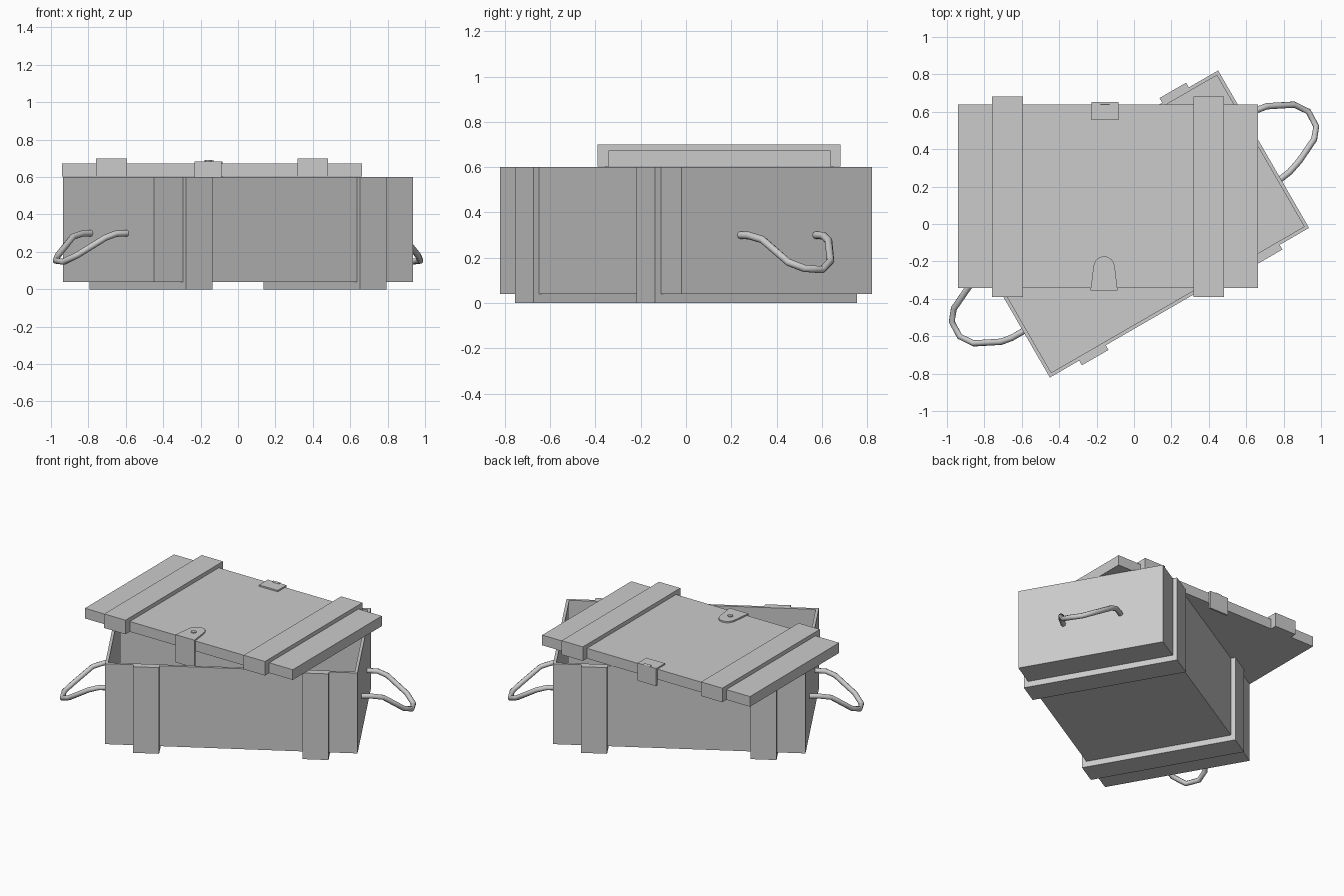
import bpy, bmesh
from math import radians, cos, sin, pi
from mathutils import Matrix, Vector

if "Cube" in bpy.data.objects:
    bpy.data.objects.remove(bpy.data.objects["Cube"])

TURN = Matrix.Rotation(radians(30), 4, 'Z')


def finish(name, bm, matrix=Matrix.Identity(4)):
    bmesh.ops.recalc_face_normals(bm, faces=bm.faces)
    mesh = bpy.data.meshes.new(name)
    bm.to_mesh(mesh)
    bm.free()
    ob = bpy.data.objects.new(name, mesh)
    ob.matrix_world = matrix
    bpy.context.collection.objects.link(ob)
    return ob


def cube_bm(lo, hi):
    bm = bmesh.new()
    bmesh.ops.create_cube(bm, size=1)
    for v in bm.verts:
        v.co = Vector([lo[i] + (v.co[i] + 0.5) * (hi[i] - lo[i]) for i in range(3)])
    return bm


def box(name, lo, hi, matrix=Matrix.Identity(4)):
    return finish(name, cube_bm(lo, hi), matrix)


def prism(name, points, offset, matrix=Matrix.Identity(4)):
    bm = bmesh.new()
    face = bm.faces.new([bm.verts.new(p) for p in points])
    ext = bmesh.ops.extrude_face_region(bm, geom=[face])
    bmesh.ops.translate(bm, vec=offset,
                        verts=[g for g in ext['geom'] if isinstance(g, bmesh.types.BMVert)])
    if not any(len(e.link_faces) == 1 for e in bm.edges):
        return finish(name, bm, matrix)
    bmesh.ops.holes_fill(bm, edges=bm.edges)
    return finish(name, bm, matrix)


def pin(name, radius, depth, matrix):
    bm = bmesh.new()
    bmesh.ops.create_cone(bm, cap_ends=True, segments=12, radius1=radius,
                          radius2=radius, depth=depth)
    return finish(name, bm, matrix)


# Hollow crate body, turned 30 degrees
bm = cube_bm((-0.80, -0.486, 0.04), (0.80, 0.486, 0.60))
top = max(bm.faces, key=lambda f: f.calc_center_median().z)
bmesh.ops.inset_individual(bm, faces=[top], thickness=0.027)
ext = bmesh.ops.extrude_face_region(bm, geom=[top])
bmesh.ops.translate(bm, vec=(0, 0, -0.53),
                    verts=[g for g in ext['geom'] if isinstance(g, bmesh.types.BMVert)])
if top.is_valid:
    bm.faces.remove(top)
finish("crate_body", bm, TURN)

# U-shaped battens wrapping the body
for side, u in (("left", -0.619), ("right", 0.455)):
    outer, inner = 0.515, 0.486
    profile = [(-outer, 0.60), (-outer, 0), (outer, 0), (outer, 0.60),
               (inner, 0.60), (inner, 0.04), (-inner, 0.04), (-inner, 0.60)]
    prism("body_batten_" + side, [(u, y, z) for y, z in profile], (0.164, 0, 0), TURN)

# Drooping carry handles on both ends
path = [(0.79, -0.185, 0.30), (0.86, -0.175, 0.298), (0.934, -0.15, 0.28),
        (1.06, -0.09, 0.18), (1.105, -0.035, 0.153), (1.108, 0.055, 0.147),
        (1.06, 0.125, 0.185), (0.93, 0.19, 0.275), (0.87, 0.20, 0.297),
        (0.79, 0.20, 0.30)]
for side, angle in (("right", 0), ("left", pi)):
    curve = bpy.data.curves.new("handle_path", 'CURVE')
    curve.dimensions = '3D'
    curve.bevel_depth = 0.017
    curve.bevel_resolution = 2
    curve.use_fill_caps = True
    spline = curve.splines.new('POLY')
    spline.points.add(len(path) - 1)
    for p, co in zip(spline.points, path):
        p.co = (*co, 1)
    ob = bpy.data.objects.new("handle_" + side, curve)
    ob.matrix_world = TURN @ Matrix.Rotation(angle, 4, 'Z')
    bpy.context.collection.objects.link(ob)

# Loose lid lying askew on the crate
box("lid", (-0.94, -0.343, 0.602), (0.662, 0.638, 0.673))

# Lid battens folded over the front and back edges
for side, x in (("left", -0.758), ("right", 0.317)):
    profile = [(-0.39, 0.602), (-0.39, 0.70), (0.683, 0.70), (0.683, 0.602),
               (0.638, 0.602), (0.638, 0.673), (-0.343, 0.673), (-0.343, 0.602)]
    prism("lid_batten_" + side, [(x, y, z) for y, z in profile], (0.164, 0, 0))

# Front latch: rounded tongue, hanging strap and rivet
arc = [(-0.16 + 0.058 * cos(a), -0.235 + 0.063 * sin(a))
       for a in (pi * i / 8 for i in range(9))]
tongue = [(-0.232, -0.353), (-0.088, -0.353)] + arc
prism("latch_tongue", [(x, y, 0.671) for x, y in tongue], (0, 0, 0.012))
box("latch_strap", (-0.232, -0.355, 0.49), (-0.088, -0.343, 0.683))
pin("latch_rivet", 0.017, 0.014, Matrix.Translation((-0.16, -0.26, 0.683)))

# Back hinge: top leaf, hanging leaf and pin
box("hinge_top_leaf", (-0.227, 0.556, 0.671), (-0.083, 0.652, 0.683))
box("hinge_back_leaf", (-0.227, 0.638, 0.56), (-0.083, 0.652, 0.683))
pin("hinge_pin", 0.007, 0.05,
    Matrix.Translation((-0.155, 0.645, 0.684)) @ Matrix.Rotation(pi / 2, 4, 'Y'))
